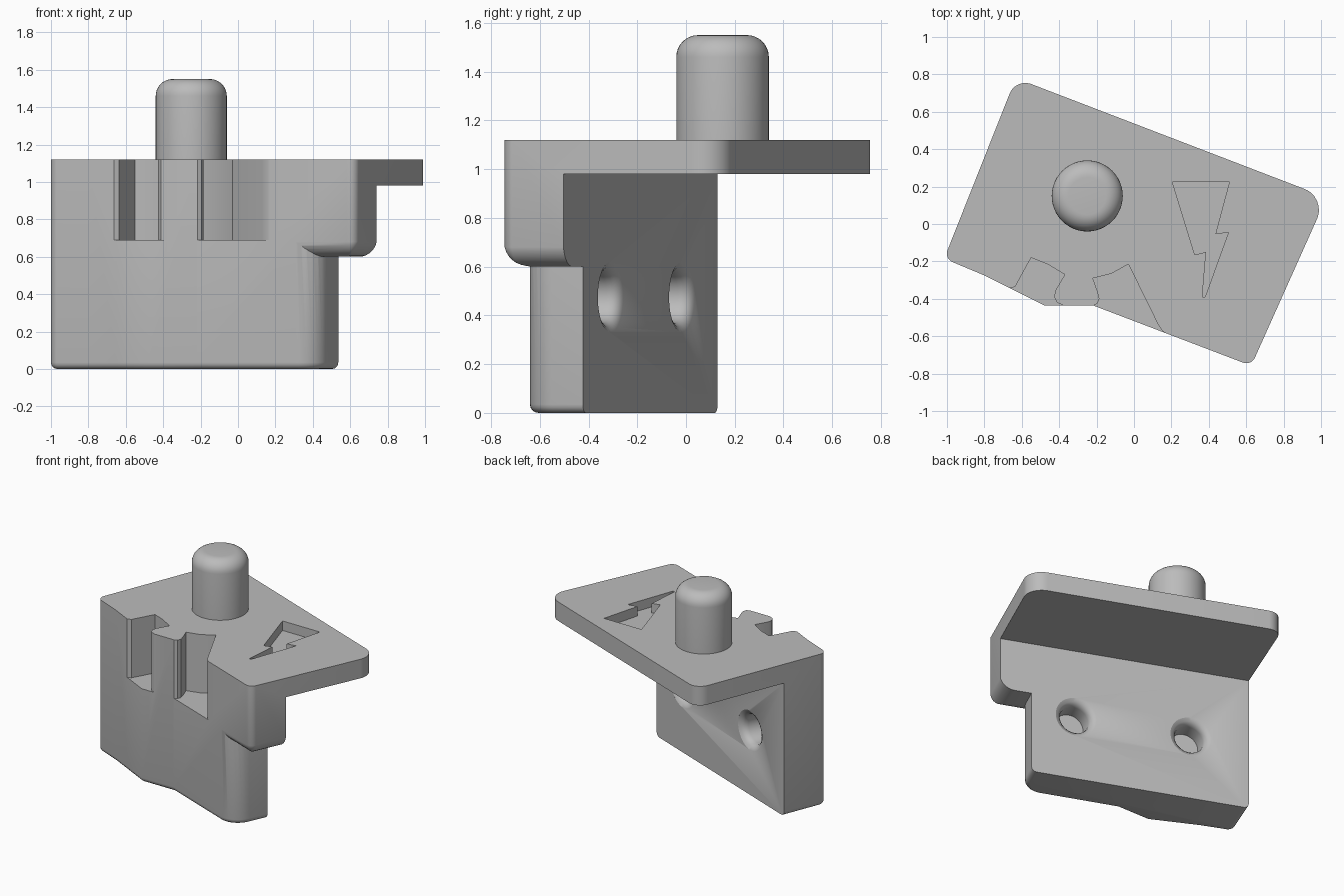
import bpy, bmesh, math
from mathutils import Vector, Matrix

if "Cube" in bpy.data.objects:
    bpy.data.objects.remove(bpy.data.objects["Cube"])

grey = bpy.data.materials.new("plain_grey")
grey.diffuse_color = (0.5, 0.5, 0.5, 1)
grey.use_nodes = True
grey.node_tree.nodes["Principled BSDF"].inputs["Base Color"].default_value = grey.diffuse_color


def rounded(points, n=8):
    """2D outline; a third value on a point rounds that corner."""
    out = []
    for i, p in enumerate(points):
        c = Vector(p[:2])
        if len(p) < 3:
            out.append(c)
            continue
        a = (Vector(points[i - 1][:2]) - c).normalized()
        b = (Vector(points[(i + 1) % len(points)][:2]) - c).normalized()
        half, r = a.angle(b) / 2, p[2]
        mid = c + (a + b).normalized() * r / math.sin(half)
        s, e = c + a * r / math.tan(half) - mid, c + b * r / math.tan(half) - mid
        out += [mid + s.lerp(e, k / n).normalized() * r for k in range(n + 1)]
    return out


def stack(name, loops):
    """Solid lofted through equal loops of 3D points, capped at both ends."""
    bm = bmesh.new()
    rings = [[bm.verts.new(p) for p in loop] for loop in loops]
    for lo, hi in zip(rings, rings[1:]):
        for i in range(len(lo)):
            bm.faces.new((lo[i - 1], lo[i], hi[i], hi[i - 1]))
    bm.faces.new(rings[0][::-1])
    bm.faces.new(rings[-1])
    bmesh.ops.recalc_face_normals(bm, faces=bm.faces)
    me = bpy.data.meshes.new(name)
    bm.to_mesh(me)
    bm.free()
    me.materials.append(grey)
    ob = bpy.data.objects.new(name, me)
    bpy.context.collection.objects.link(ob)
    return ob


def prism(name, points, z0, z1):
    pts = rounded(points)
    return stack(name, [[(p.x, p.y, z) for p in pts] for z in (z0, z1)])


def lathe(name, profile, matrix, n=48):
    ring = [(math.cos(math.tau * k / n), math.sin(math.tau * k / n)) for k in range(n)]
    return stack(name, [[matrix @ Vector((r * c, r * s, z)) for c, s in ring] for r, z in profile])


def activate(ob):
    bpy.ops.object.select_all(action='DESELECT')
    ob.select_set(True)
    bpy.context.view_layer.objects.active = ob


def cut(ob, cutter):
    mod = ob.modifiers.new("cut", 'BOOLEAN')
    mod.operation, mod.solver, mod.object = 'DIFFERENCE', 'EXACT', cutter
    activate(ob)
    bpy.ops.object.modifier_apply(modifier=mod.name)
    bpy.data.objects.remove(cutter)


def back_y(x):
    return 0.13 - 0.388 * (x + 0.89)


def front_y(x):
    return -0.519 - 0.381 * x


# Full-height block with the outline of the top plate
bracket = prism("bracket", [
    (-0.632, 0.78, 0.09), (-1.015, -0.185, 0.05), (-0.80, -0.275), (-0.65, -0.35),
    (-0.48, -0.435), (-0.22, -0.435), (0.627, -0.758, 0.05), (1.03, 0.142, 0.12)], 0, 1.12)

# Open space under the plate, behind the wall
cut(bracket, prism("rear_cutter", [(-1.5, back_y(-1.5)), (1.5, back_y(1.5)),
                                   (1.5, 1.5), (-1.5, 1.5)], -0.5, 0.98))

# Space under the overhanging end, leaving the rounded wall end and filleted overhang
under = prism("under_cutter", [(0.1, -1), (1.2, -1), (1.2, 0), (0.1, 0)], -0.5, 0.7)
nf, nr = Vector((0.356, 0.934)), Vector((-0.913, 0.409))
loops = []
for k in range(10):
    a = math.pi / 2 * min(k, 8) / 8
    d = 0.1 * (1 - math.sin(a)) - 0.002
    z = 0.9 if k == 9 else 0.7 - 0.1 * math.cos(a)
    corner = Vector((0.627, -0.758)) + d * (nf + nr)
    poly = [Vector((0, -0.519)) + d * nf, (*corner, max(0.05 - d, 0.008)),
            Vector((0.878, -0.198)) + d * nr, (0, 0.1)]
    loops.append([(p.x, p.y, z) for p in rounded(poly)])
cut(under, stack("overhang_form", loops))
cut(under, prism("wall_end_form", [(0, front_y(0) - 0.002), (0.42, front_y(0.42) - 0.002, 0.15),
                                   (0.633, -0.209), (0, 0.15)], -0.8, 0.9))
cut(bracket, under)

# Soft bottom edge on all sides of the wall but the back
bm = bmesh.new()
bm.from_mesh(bracket.data)
bmesh.ops.remove_doubles(bm, verts=bm.verts, dist=0.0002)
edges = [e for e in bm.edges
         if all(v.co.z < 1e-4 for v in e.verts)
         and not all(abs(v.co.y - back_y(v.co.x)) < 0.003 for v in e.verts)]
bmesh.ops.bevel(bm, geom=edges, offset=0.035, offset_type='OFFSET', segments=4,
                profile=0.5, affect='EDGES', clamp_overlap=False)
bm.to_mesh(bracket.data)
bm.free()

# Two open pockets in the front, with a flared pillar left between them
cut(bracket, prism("left_pocket", [
    (-0.68, -0.5), (-0.665, -0.344), (-0.635, -0.335), (-0.55, -0.18), (-0.46, -0.216),
    (-0.37, -0.27), (-0.42, -0.355), (-0.427, -0.39), (-0.412, -0.42), (-0.38, -0.433),
    (-0.36, -0.5)], 0.69, 1.3))
cut(bracket, prism("right_pocket", [
    (-0.24, -0.6), (-0.22, -0.437), (-0.195, -0.425), (-0.185, -0.4), (-0.195, -0.36),
    (-0.22, -0.29), (-0.12, -0.265), (-0.03, -0.215), (0.13, -0.54), (0.155, -0.575),
    (0.185, -0.592), (0.2, -0.7)], 0.69, 1.3))

# Shallow zigzag recess in the plate
cut(bracket, prism("bolt_recess", [
    (0.205, 0.225), (0.51, 0.225), (0.435, -0.055), (0.505, -0.045), (0.38, -0.39),
    (0.365, -0.39), (0.385, -0.15), (0.325, -0.165)], 1.05, 1.3))

# Two blind holes with flared mouths in the back of the wall
inward = Vector((-0.362, -0.932, 0))
for x in (-0.51, 0.243):
    m = (Matrix.Translation((x, back_y(x), 0.475))
         @ inward.to_track_quat('Z', 'Y').to_matrix().to_4x4())
    cut(bracket, lathe("hole_cutter", [(0.15, -0.02), (0.144, 0), (0.122, 0.012), (0.107, 0.03),
                                       (0.102, 0.055), (0.102, 0.16)], m))

# Round peg with a filleted top
profile = [(0.19, 1.12)] + [(0.1 + 0.09 * math.cos(a), 1.46 + 0.09 * math.sin(a))
                            for a in (math.pi / 2 * k / 8 for k in range(9))]
peg = lathe("peg", profile, Matrix.Translation((-0.25, 0.15, 0)))

for ob in (bracket, peg):
    activate(ob)
    bpy.ops.object.shade_smooth_by_angle(angle=math.radians(30))
